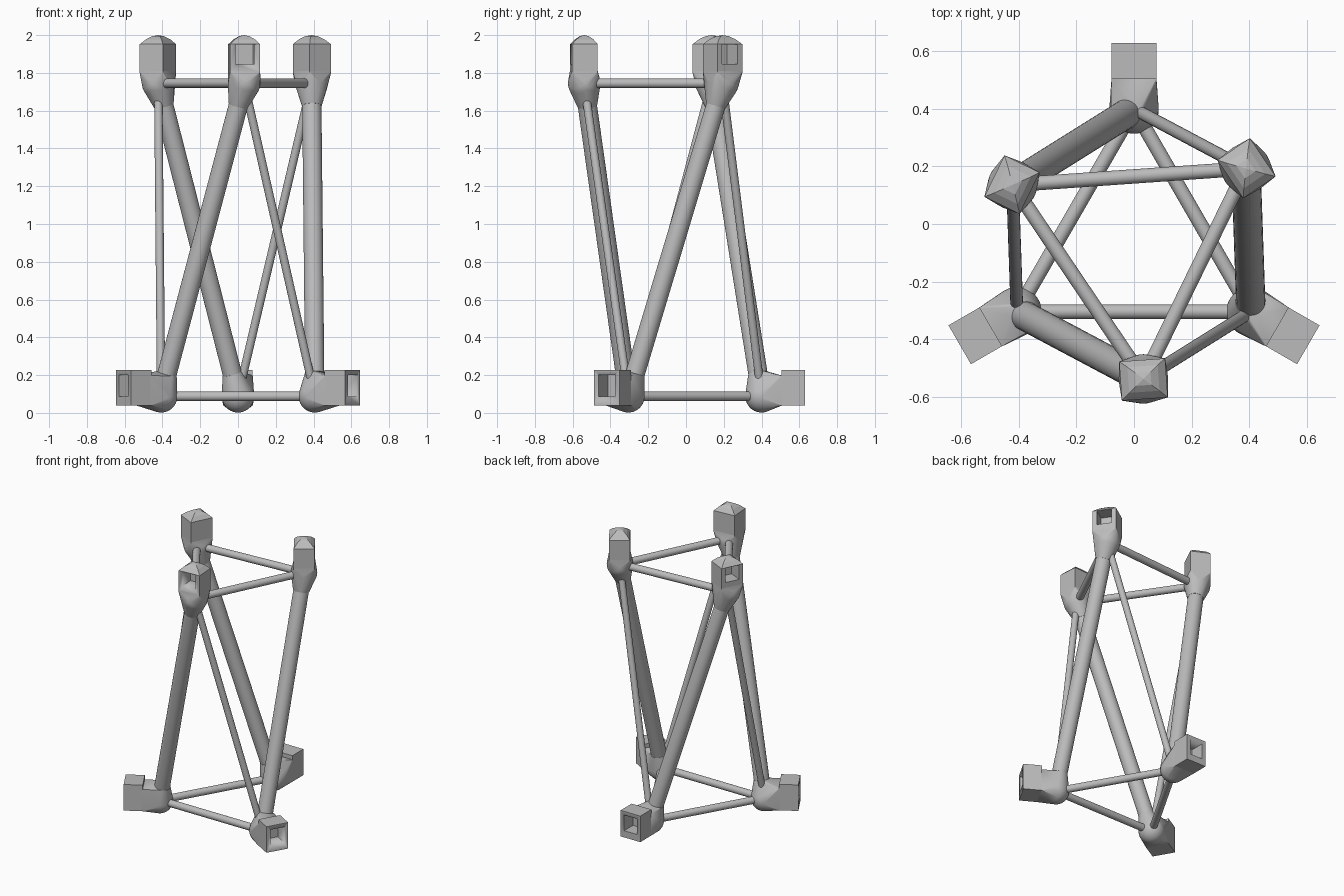
import bpy, bmesh
from math import radians, cos, sin
from mathutils import Vector, Matrix

if "Cube" in bpy.data.objects:
    bpy.data.objects.remove(bpy.data.objects["Cube"])

grey = bpy.data.materials.new("mid grey")
grey.use_nodes = True
COLOUR = (0.5, 0.5, 0.5, 1)
grey.diffuse_color = COLOUR
grey.node_tree.nodes["Principled BSDF"].inputs["Base Color"].default_value = COLOUR

CENTRE = Vector((0, -0.07, 0))
RADIUS, LOW, HIGH, BALL, LEG = 0.47, 0.088, 1.745, 0.086, 0.051


def frame(angle):
    """Local frame: x points outward from the tower axis, y runs around it."""
    return Matrix.Translation(CENTRE) @ Matrix.Rotation(radians(angle), 4, "Z")


def node(angle, z):
    return frame(angle) @ Vector((RADIUS, 0, z))


def finish(name, bm, angle=30):
    bmesh.ops.recalc_face_normals(bm, faces=bm.faces)
    mesh = bpy.data.meshes.new(name)
    bm.to_mesh(mesh)
    bm.free()
    mesh.materials.append(grey)
    ob = bpy.data.objects.new(name, mesh)
    bpy.context.collection.objects.link(ob)
    bpy.ops.object.select_all(action="DESELECT")
    ob.select_set(True)
    bpy.context.view_layer.objects.active = ob
    bpy.ops.object.shade_smooth_by_angle(angle=radians(angle))
    return ob


def tube(name, a, b, radius):
    bm = bmesh.new()
    turn = (b - a).to_track_quat("Z", "Y").to_matrix().to_4x4()
    bmesh.ops.create_cone(bm, cap_ends=True, segments=32, radius1=radius, radius2=radius,
                          depth=(b - a).length, matrix=Matrix.Translation((a + b) / 2) @ turn)
    return finish(name, bm)


def box_points(x0, x1, half, z0, z1):
    return [Vector((x, y, z)) for x in (x0, x1) for y in (-half, half) for z in (z0, z1)]


def hull(bm, points):
    for p in points:
        bm.verts.new(p)
    out = bmesh.ops.convex_hull(bm, input=bm.verts)
    loose = {g for g in out["geom_interior"] + out["geom_unused"]
             if isinstance(g, bmesh.types.BMVert)}
    bmesh.ops.delete(bm, geom=list(loose), context="VERTS")
    bmesh.ops.dissolve_limit(bm, angle_limit=0.002, verts=bm.verts, edges=bm.edges)


def joint(name, centre, toward, mouth):
    """Ball joint stretched to meet a leg collar and the mouth of a socket."""
    bm = bmesh.new()
    bmesh.ops.create_uvsphere(bm, u_segments=32, v_segments=20, radius=BALL,
                              matrix=Matrix.Translation(centre))
    axis = (toward - centre).normalized()
    side = axis.orthogonal().normalized()
    across = axis.cross(side)
    collar = [centre + axis * 0.125 + (side * cos(t) + across * sin(t)) * LEG * 1.03
              for t in (radians(i * 11.25) for i in range(32))]
    hull(bm, mouth + collar)
    return finish(name, bm, 35)


def socket(name, points, cut, place):
    """Square block with a rectangular pocket in its outer face."""
    bm = bmesh.new()
    hull(bm, [place @ p for p in points])
    block = finish(name, bm, 10)
    bm = bmesh.new()
    hull(bm, [place @ p for p in cut])
    cutter = finish(name + "_cutter", bm)
    cutter.hide_render = True
    bpy.context.view_layer.objects.active = block
    mod = block.modifiers.new("pocket", "BOOLEAN")
    mod.operation, mod.solver, mod.object = "DIFFERENCE", "EXACT", cutter
    bpy.ops.object.modifier_apply(modifier=mod.name)
    bpy.data.objects.remove(cutter)


low_angles = {"back": 90, "right": 210, "left": 330}
TWIST = 64
for side, a in low_angles.items():
    low, high = node(a, LOW), node(a + TWIST, HIGH)

    # Struts: heavy leg, thin brace and the two horizontal rings
    tube(side + "_leg", low, high, LEG)
    tube(side + "_brace", low, node(a + TWIST - 120, HIGH), 0.022)
    tube(side + "_lower_bar", low, node(a + 120, LOW), 0.025)
    tube(side + "_upper_bar", high, node(a + TWIST + 120, HIGH), 0.025)

    # Foot: ball joint and socket pointing outward
    place = frame(a)
    mouth = [place @ p for p in box_points(0.57, 0.58, 0.078, 0.04, 0.197)]
    joint(side + "_foot_joint", low, high, mouth)
    socket(side + "_foot_socket", box_points(0.575, 0.70, 0.078, 0.04, 0.227),
           box_points(0.60, 0.75, 0.05, 0.088, 0.2), place)

    # Head: ball joint and upright socket with a hipped, slightly domed cap
    place = frame(a + TWIST)
    x0, x1, half = RADIUS - 0.066, RADIUS + 0.07, 0.08
    mouth = [place @ p for p in box_points(x0, x1, half, 1.80, 1.81)]
    joint(side + "_head_joint", high, low, mouth)
    cap = [Vector((RADIUS + sx * 0.068 * s, sy * half * s, z))
           for s, z in ((0.66, 1.978), (0.33, 1.994), (0, 2.0))
           for sx in (-1, 1) for sy in (-1, 1)][:9]
    socket(side + "_head_socket", box_points(x0, x1, half, 1.80, 1.952) + cap,
           box_points(x1 - 0.1, x1 + 0.05, 0.05, 1.847, 1.95), place)
